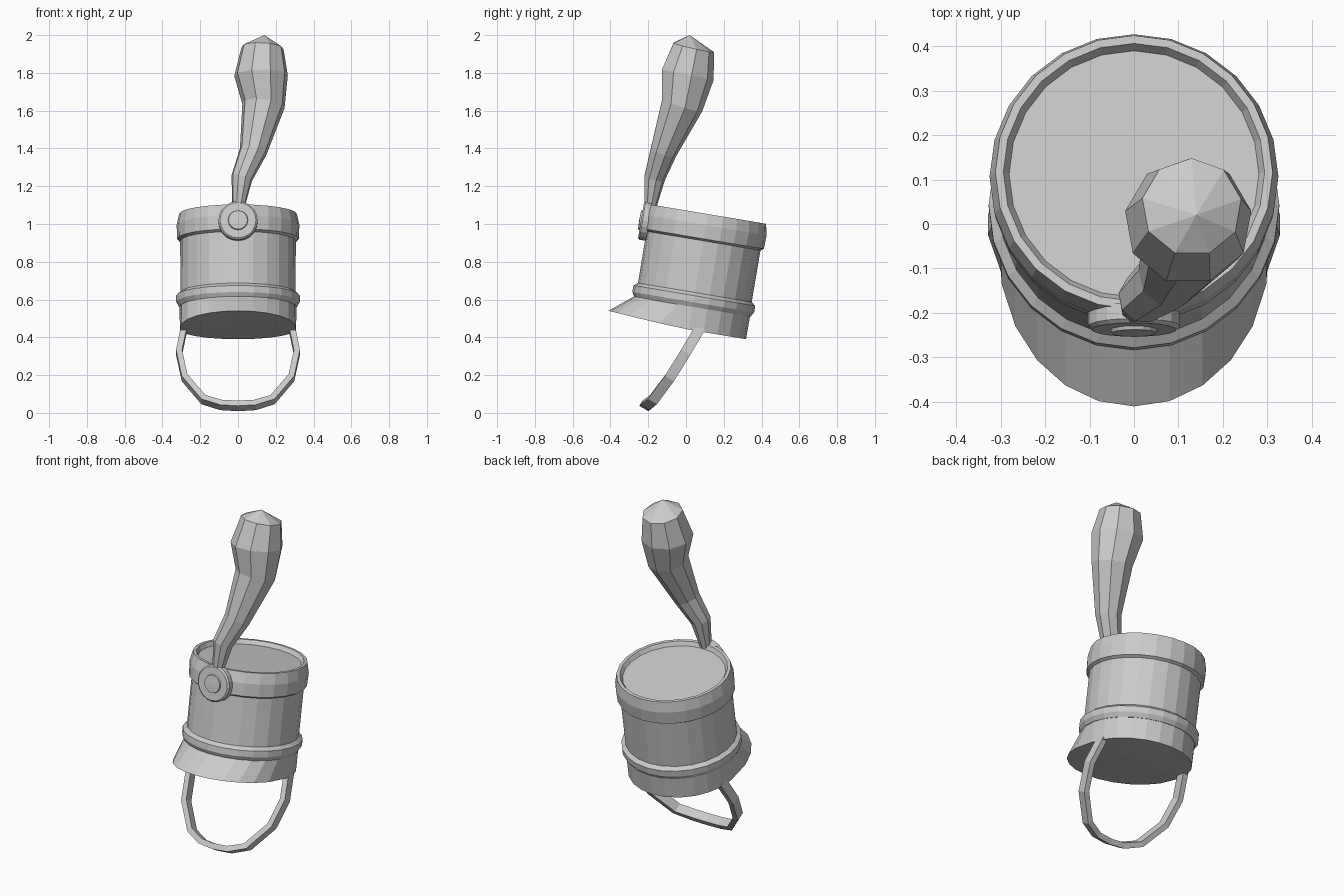
import bpy, bmesh, math
from mathutils import Vector, Matrix

if "Cube" in bpy.data.objects:
    bpy.data.objects.remove(bpy.data.objects["Cube"])

grey = bpy.data.materials.new("plain_grey")
grey.diffuse_color = (0.6, 0.6, 0.6, 1)
grey.use_nodes = True
grey.node_tree.nodes["Principled BSDF"].inputs["Base Color"].default_value = grey.diffuse_color

# The hat leans back; its parts are built upright around the base centre
HAT = Matrix.Translation((0, 0.014, 0.441)) @ Matrix.Rotation(math.radians(-9.5), 4, 'X')


def loft(name, rings, matrix=Matrix(), start=None, end=None):
    """Skin closed rings of points; start/end are optional cap centre points."""
    bm = bmesh.new()
    loops = [[bm.verts.new(p) for p in ring] for ring in rings]
    n = len(loops[0])
    for a, b in zip(loops, loops[1:]):
        for i in range(n):
            j = (i + 1) % n
            bm.faces.new((a[i], a[j], b[j], b[i]))
    for loop, tip in ((loops[0], start), (loops[-1], end)):
        if tip is not None:
            c = bm.verts.new(tip)
            for i in range(n):
                bm.faces.new((loop[i], loop[(i + 1) % n], c))
    bmesh.ops.recalc_face_normals(bm, faces=bm.faces)
    bm.transform(matrix)
    mesh = bpy.data.meshes.new(name)
    bm.to_mesh(mesh)
    bm.free()
    mesh.materials.append(grey)
    obj = bpy.data.objects.new(name, mesh)
    bpy.context.collection.objects.link(obj)
    return obj


def circle(r, h, n=24):
    return [Vector((r * math.sin(2 * math.pi * i / n), -r * math.cos(2 * math.pi * i / n), h))
            for i in range(n)]


def lathe(name, profile, matrix=HAT, n=24, **caps):
    return loft(name, [circle(r, h, n) for r, h in profile], matrix, **caps)


# Crown wall and bands
lathe("crown_wall", [(0.305, 0.10), (0.306, 0.50)])
lathe("top_band", [(0.304, 0.475), (0.322, 0.487), (0.325, 0.56), (0.312, 0.62),
                   (0.294, 0.62), (0.281, 0.597)], end=(0, 0, 0.597))
lathe("lower_band", [(0.304, 0.20), (0.327, 0.182), (0.327, 0.147), (0.312, 0.122), (0.30, 0.122)])

# Skirt drawn out into the visor at the front, closed underneath
edge = []
for p in circle(0.308, 0):
    c = max(0, -p.y / 0.308)
    c = 0 if c < 1e-4 else c
    edge.append(Vector((p.x, p.y - 0.127 * c ** 0.4, 0.028 * c)))
loft("skirt_and_visor", [circle(0.309, 0.13), edge], HAT, end=(0, 0, 0.003))

# Round badge with a small button on the front
BADGE = HAT @ Matrix.Translation((0, 0, 0.53)) @ Matrix.Rotation(math.radians(90), 4, 'X')
lathe("badge", [(0.104, 0.30), (0.104, 0.336), (0.095, 0.344)], BADGE, 20, end=(0, 0, 0.344))
lathe("badge_button", [(0.054, 0.34), (0.05, 0.352)], BADGE, 16, end=(0, 0, 0.354))

# Plume: nine-sided rings along a bent path (x, y, z, radius)
path = [(0.0, -0.215, 1.0, 0.030), (0.005, -0.187, 1.11, 0.036), (0.02, -0.167, 1.245, 0.057),
        (0.08, -0.12, 1.385, 0.073), (0.135, -0.023, 1.63, 0.114), (0.122, 0.005, 1.79, 0.144),
        (0.13, 0.038, 1.935, 0.113)]
tip = Vector((0.14, 0.02, 2.0))
pts = [Vector(p[:3]) for p in path]
rings = []
for k, p in enumerate(pts):
    t = (pts[min(k + 1, len(pts) - 1)] - pts[max(k - 1, 0)]).normalized()
    turn = Vector((0, 0, 1)).rotation_difference(t)
    # vertex 0 points to the back
    rings.append([p + turn @ Vector((-q.x, -q.y, 0)) for q in circle(path[k][3], 0, 9)])
loft("plume", rings, start=pts[0], end=tip)

# Chin strap: flat band swept along a mirrored path
half = [(0.285, 0.075, 0.45), (0.312, -0.002, 0.32), (0.283, -0.085, 0.187),
        (0.183, -0.172, 0.07), (0.09, -0.208, 0.042), (0, -0.215, 0.037)]
strap = [Vector(p) for p in half] + [Vector((-x, y, z)) for x, y, z in half[-2::-1]]
across = Vector((0, 0.86, -0.51))
rings = []
for k, p in enumerate(strap):
    t = (strap[min(k + 1, len(strap) - 1)] - strap[max(k - 1, 0)]).normalized()
    out = t.cross(across).normalized()
    w, d = across * 0.028, out * 0.016
    rings.append([p + w + d, p + w - d, p - w - d, p - w + d])
loft("chin_strap", rings, start=strap[0], end=strap[-1])
